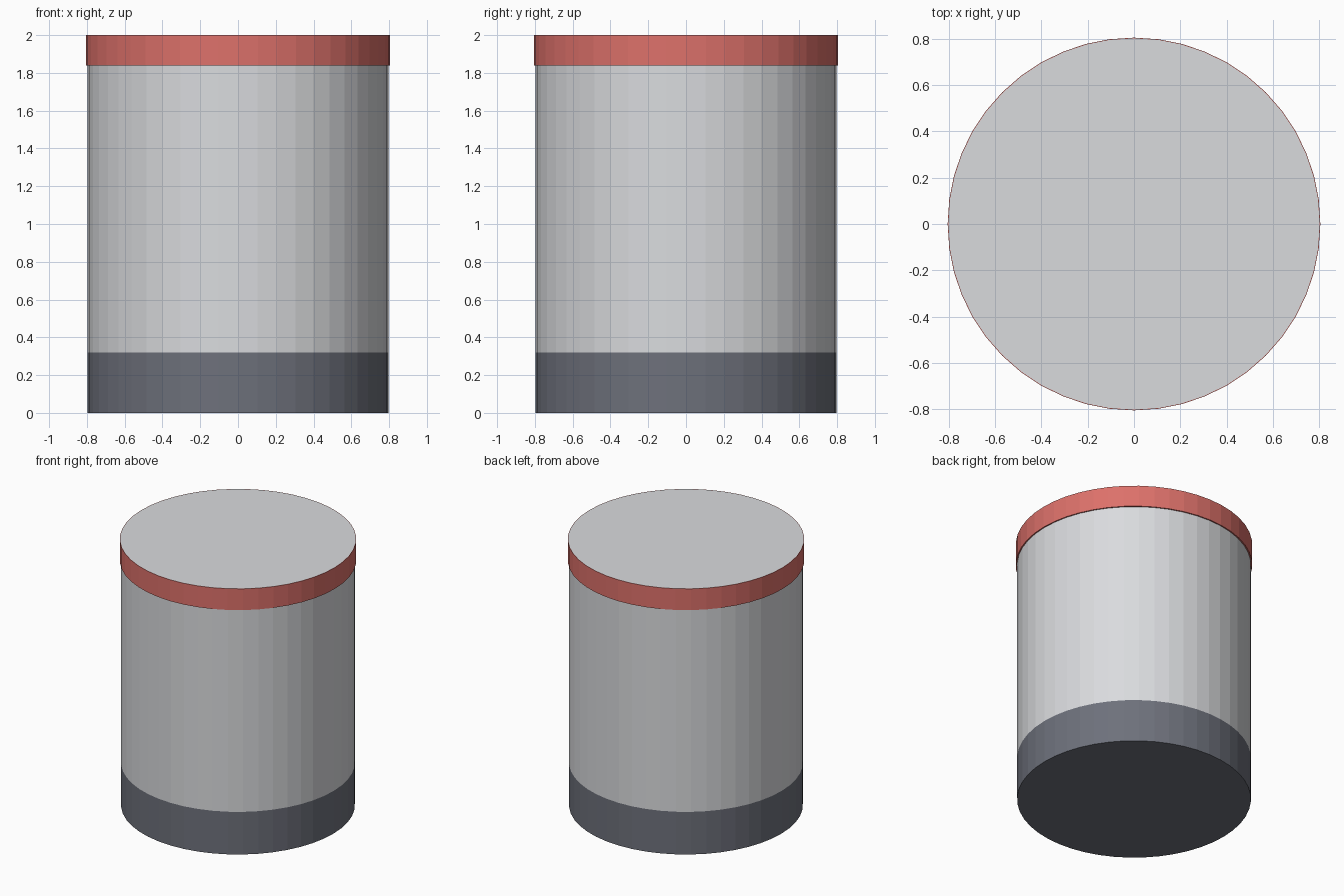
import bpy
import bmesh
from math import cos, sin, tau

default_cube = bpy.data.objects.get("Cube")
if default_cube:
    bpy.data.objects.remove(default_cube, do_unlink=True)

SIDES = 48


def make_material(name, color):
    mat = bpy.data.materials.new(name)
    mat.use_nodes = True
    mat.diffuse_color = (*color, 1)
    mat.node_tree.nodes["Principled BSDF"].inputs["Base Color"].default_value = (*color, 1)
    return mat


light_grey = make_material("light grey", (0.70, 0.71, 0.73))
dark_grey = make_material("dark grey", (0.155, 0.165, 0.20))
red = make_material("soft red", (0.72, 0.165, 0.145))


def lathe(name, profile, materials, closed=False):
    """Spin (radius, z) points around z; cap both ends, or join them if closed."""
    bm = bmesh.new()
    rings = [[bm.verts.new((r * cos(tau * i / SIDES), r * sin(tau * i / SIDES), z))
              for i in range(SIDES)] for r, z in profile]
    pairs = list(zip(rings, rings[1:]))
    if closed:
        pairs.append((rings[-1], rings[0]))
    else:
        bm.faces.new(rings[0][::-1])
        bm.faces.new(rings[-1])
    for low, high in pairs:
        for i in range(SIDES):
            j = (i + 1) % SIDES
            bm.faces.new((low[i], low[j], high[j], high[i]))
    bmesh.ops.recalc_face_normals(bm, faces=bm.faces)
    mesh = bpy.data.meshes.new(name)
    bm.to_mesh(mesh)
    bm.free()
    for mat in materials:
        mesh.materials.append(mat)
    obj = bpy.data.objects.new(name, mesh)
    bpy.context.collection.objects.link(obj)
    return obj


# Main drum, with its dark lower band and underside
BAND_TOP = 0.32
RIM_BOTTOM = 1.84
drum = lathe("drum", [(0.796, 0), (0.796, BAND_TOP), (0.796, RIM_BOTTOM), (0.802, 2)],
             [light_grey, dark_grey])
for face in drum.data.polygons:
    face.material_index = int(face.center.z < BAND_TOP)

# Raised red rim around the top
lathe("top_rim", [(0.796, RIM_BOTTOM), (0.805, RIM_BOTTOM), (0.805, 2), (0.802, 2)],
      [red], closed=True)
